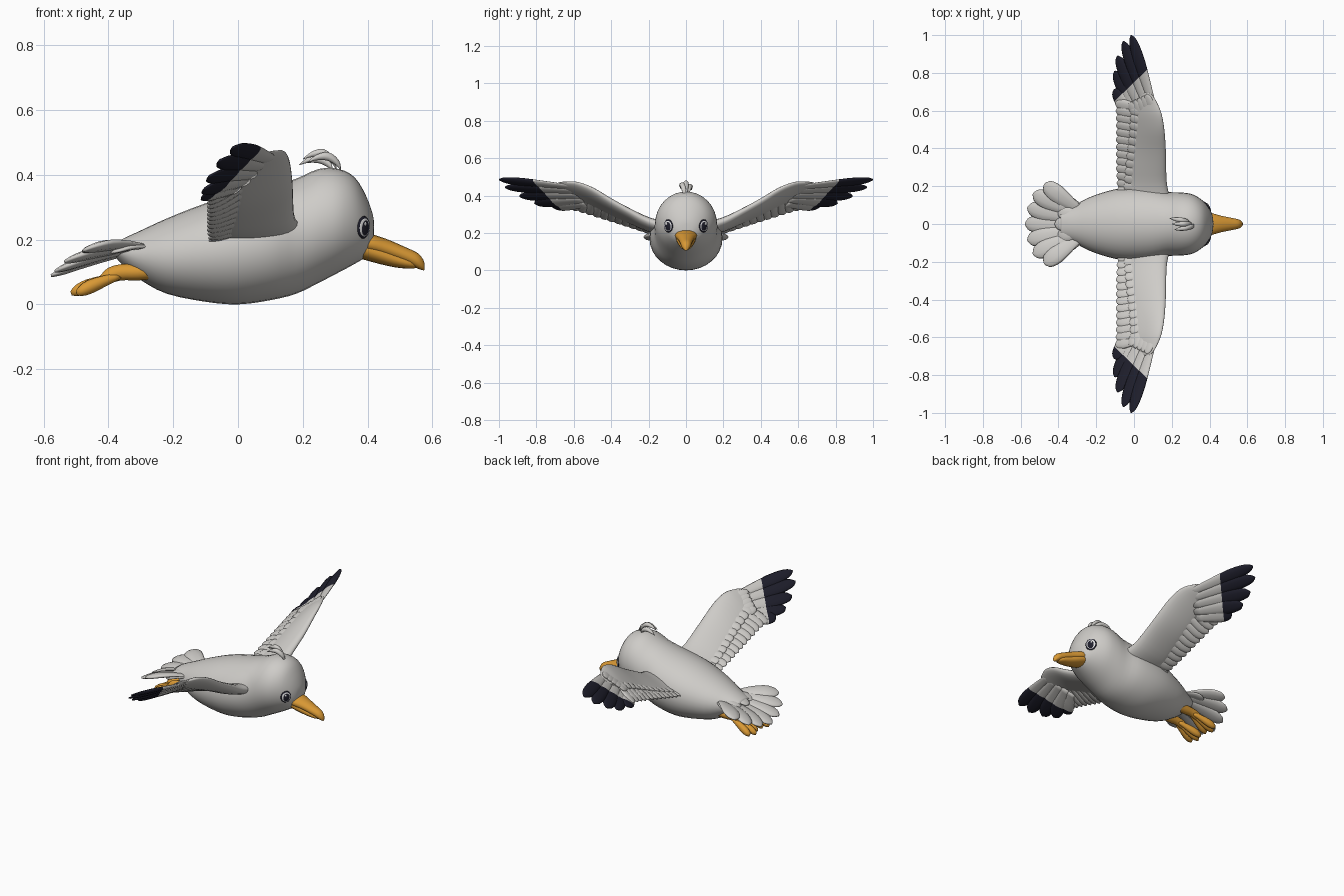
import bpy, bmesh, math
from mathutils import Vector, Matrix
from mathutils.bvhtree import BVHTree

if "Cube" in bpy.data.objects:
    bpy.data.objects.remove(bpy.data.objects["Cube"])


def material(name, rgb):
    m = bpy.data.materials.new(name)
    m.use_nodes = True
    m.diffuse_color = (*rgb, 1)
    b = m.node_tree.nodes["Principled BSDF"]
    b.inputs["Base Color"].default_value = (*rgb, 1)
    b.inputs["Roughness"].default_value = 0.7
    return m


PLUMAGE = material("pale_plumage", (0.62, 0.605, 0.58))
DARK = material("dark_feather", (0.014, 0.014, 0.026))
ORANGE = material("orange_horn", (0.70, 0.32, 0.035))
WHITE = material("eye_white", (0.85, 0.85, 0.85))


def finish(name, bm, mats, mirror=False):
    bmesh.ops.recalc_face_normals(bm, faces=bm.faces[:])
    for f in bm.faces:
        f.smooth = True
    me = bpy.data.meshes.new(name)
    bm.to_mesh(me)
    bm.free()
    for m in mats:
        me.materials.append(m)
    ob = bpy.data.objects.new(name, me)
    bpy.context.collection.objects.link(ob)
    if mirror:
        md = ob.modifiers.new("mirror", "MIRROR")
        md.use_axis = (False, True, False)
        md.use_mirror_merge = False


def spline(a, b, c, d, t):
    return 0.5 * (2 * b + (c - a) * t + (2 * a - 5 * b + 4 * c - d) * t * t
                  + (3 * b - a - 3 * c + d) * t ** 3)


def loft(bm, rings, n=16, sub=3, skew=0.0):
    """Skin through rings of (centre, side radius vector, up radius vector)."""
    rings = [tuple(Vector(v) for v in r) for r in rings]
    last, rows = len(rings) - 1, []
    for i in range(last):
        q = [rings[max(0, min(last, i + k))] for k in (-1, 0, 1, 2)]
        for j in range(sub):
            rows.append([spline(*(r[k] for r in q), j / sub) for k in range(3)])
    rows.append(rings[-1])
    loops = []
    for c, u, v in rows:
        loops.append([])
        for k in range(n):
            a = 2 * math.pi * k / n
            h = math.sin(a) * (1 - skew + skew * math.cos(a))
            loops[-1].append(bm.verts.new(c + u * math.cos(a) + v * h))
    for p, q in zip(loops, loops[1:]):
        for k in range(n):
            bm.faces.new((p[k], p[(k + 1) % n], q[(k + 1) % n], q[k]))
    bm.faces.new(loops[0])
    bm.faces.new(loops[-1])


SHAPE = ((0, .45), (.3, .75), (.65, 1), (.85, .85), (.95, .55), (1, .08))


def feather(bm, base, tip, width, thick, up=(0, 0, 1), bow=0.0):
    base, tip, up = Vector(base), Vector(tip), Vector(up)
    d = tip - base
    side = d.cross(up).normalized()
    nrm = side.cross(d).normalized()
    loft(bm, [(base + d * t + nrm * bow * math.sin(math.pi * t),
               side * width * w, nrm * thick * max(w, .3)) for t, w in SHAPE], 10, 2)


def tube(bm, pts, n=12):
    """Rounded limb from (x, y, z, side radius, up radius) points."""
    loft(bm, [((x, y, z), (0, a, 0), (0, 0, b)) for x, y, z, a, b in pts], n, 3)


# Body and head: x, bottom, top, half width
BODY = [(-.39, .160, .185, .05), (-.35, .115, .205, .08), (-.30, .075, .228, .108),
        (-.22, .033, .265, .148), (-.10, .008, .312, .184), (0, 0, .34, .195),
        (.10, .013, .362, .190), (.18, .033, .388, .170), (.25, .067, .418, .167),
        (.31, .098, .418, .157), (.36, .125, .392, .127), (.395, .148, .335, .088),
        (.415, .18, .28, .047), (.42, .21, .25, .01)]
bm = bmesh.new()
tube(bm, [(x, 0, (b + t) / 2, w, (t - b) / 2) for x, b, t, w in BODY], 32)
bmesh.ops.recalc_face_normals(bm, faces=bm.faces[:])
skin = BVHTree.FromBMesh(bm)
finish("body", bm, [PLUMAGE])

# Eyes: stacked flat discs set into the head
spot, nrm, _, _ = skin.find_nearest(Vector((.382, .090, .238)))
nrm.normalize()
across = Vector((0, 0, 1)).cross(nrm).normalized()
rise = nrm.cross(across)


def eye_disc(name, mat, a, b, depth, lift, du=0, dv=0):
    e = bmesh.new()
    bmesh.ops.create_uvsphere(e, u_segments=20, v_segments=10, radius=1)
    c = spot + nrm * lift + across * du + rise * dv
    frame = Matrix((across, rise, nrm)).transposed().to_4x4()
    bmesh.ops.transform(e, verts=e.verts[:], matrix=Matrix.Translation(c) @ frame
                        @ Matrix.Diagonal((a, b, depth, 1)))
    finish(name, e, [mat], True)


eye_disc("eye_rims", DARK, .031, .035, .007, -.002)
eye_disc("eye_whites", WHITE, .0285, .032, .008, -.0015)
eye_disc("pupils", DARK, .0215, .026, .007, .001, -.001, -.001)
eye_disc("eye_glints", WHITE, .005, .006, .002, .007, .004, .011)

# Beak: hooked upper half over a shorter lower half
bm = bmesh.new()
tube(bm, [(.375, 0, .190, .060, .030), (.41, 0, .186, .058, .031), (.46, 0, .172, .044, .029),
          (.52, 0, .150, .032, .025), (.555, 0, .134, .024, .024),
          (.572, 0, .121, .012, .016), (.576, 0, .114, .003, .006)], 16)
finish("upper_beak", bm, [ORANGE])
bm = bmesh.new()
tube(bm, [(.375, 0, .176, .055, .034), (.42, 0, .161, .051, .032), (.48, 0, .140, .038, .025),
          (.53, 0, .126, .027, .016), (.552, 0, .121, .010, .008)], 16)
finish("lower_beak", bm, [ORANGE])

# Crest on the crown: three swept tufts
bm = bmesh.new()
for y, dx, dz in ((0, 0, 0), (.020, -.012, -.018), (-.020, .014, -.010)):
    tube(bm, [(.305 + dx, y * .3, .405, .007, .007), (.297 + dx, y * .6, .438 + dz / 2, .012, .013),
              (.265 + dx, y, .466 + dz, .014, .014), (.228 + dx, y * 1.3, .463 + dz, .010, .009),
              (.20 + dx, y * 1.5, .448 + dz, .001, .001)], 10)
finish("crest", bm, [PLUMAGE])

# Wing plan: y, leading x, leading z, trailing x, trailing z, half thickness
WING = [(.08, .205, .230, -.08, .185, .045), (.20, .176, .266, -.085, .200, .040),
        (.30, .170, .318, -.09, .232, .034), (.40, .168, .375, -.09, .264, .031),
        (.50, .160, .438, -.09, .295, .027), (.58, .146, .470, -.09, .320, .022),
        (.65, .122, .476, -.095, .335, .016), (.70, .10, .477, -.10, .342, .012)]


def wing_row(y):
    for a, b in zip(WING, WING[1:]):
        if y <= b[0]:
            t = (y - a[0]) / (b[0] - a[0])
            return [p + (q - p) * t for p, q in zip(a, b)]
    return WING[-1]


def wing_point(y, s):
    _, lx, lz, tx, tz, _ = wing_row(y)
    return Vector((lx + (tx - lx) * s, y, lz + (tz - lz) * s))


def wing_up(y):
    chord = wing_point(y, 0) - wing_point(y, 1)
    span = wing_point(min(y + .04, .7), .5) - wing_point(y - .04, .5)
    return chord.cross(span).normalized()


def covert_edge(y):
    return .84 - .5 * max(0, y - .15)


# Smooth wing arm
bm = bmesh.new()
rings = []
for y, front, end, thin in ((.08, 0, 1, 1), (.2, 0, 1, 1), (.3, 0, 1, 1), (.4, 0, 1, 1),
                            (.5, 0, 1, 1), (.58, 0, 1, 1), (.635, .01, .9, .9),
                            (.675, .04, .65, .6), (.695, .1, .4, .2)):
    a, b = wing_point(y, front), wing_point(y, covert_edge(y) * end)
    rings.append(((a + b) / 2, (a - b) / 2, wing_up(y) * wing_row(y)[5] * thin))
loft(bm, rings, 24, 3, .3)
finish("wing_arms", bm, [PLUMAGE], True)

# Trailing feathers and the scalloped coverts above them
bm = bmesh.new()
for i in range(13):
    y = .16 + i * .038
    feather(bm, wing_point(y, .45), wing_point(y + .02, 1.02), .032, .010, wing_up(y))
finish("secondary_feathers", bm, [PLUMAGE], True)
bm = bmesh.new()
for i in range(11):
    y = .185 + i * .040
    up = wing_up(y)
    s = covert_edge(y)
    feather(bm, wing_point(y, s - .26) + up * .002,
            wing_point(y + .02, s + .05) + up * .008, .030, .008, up)
for i in range(5):
    s = .13 + i * .11
    up = wing_up(.6)
    feather(bm, wing_point(.54, s) + up * .004,
            wing_point(.69 - i * .010, s + .04) + up * .009, .028, .008, up)
finish("covert_feathers", bm, [PLUMAGE], True)

# Long outer feathers, cut by a slanted plane into pale bases and dark tips
TIPS = [(-.015, 1.0, .485), (-.057, .968, .444), (-.088, .89, .396), (-.102, .81, .358),
        (-.103, .715, .340)]
bm = bmesh.new()
for i, tip in enumerate(TIPS):
    up = wing_up(.62)
    feather(bm, wing_point(.59 - i * .014, .15 + i * .125) - up * .006, tip,
            .037 + min(i, 2) * .003, .011, up)
cut = Vector((-.97, 1, 0)).normalized()
mark = Vector((0, .75, 0))
bmesh.ops.bisect_plane(bm, geom=bm.verts[:] + bm.edges[:] + bm.faces[:],
                       plane_co=mark, plane_no=cut)
for f in bm.faces:
    f.material_index = int((f.calc_center_median() - mark).dot(cut) > 0)
finish("primary_feathers", bm, [PLUMAGE, DARK], True)

# Tail fan: outer feathers sit shorter, higher and rolled inward
bm = bmesh.new()
FAN = [(0, -.577, .088), (.085, -.565, .102), (.160, -.535, .132), (.212, -.475, .168)]
for y, x, z in FAN:
    for s in ((1, -1) if y else (1,)):
        feather(bm, (-.29, s * y * .35, .165 + y * .05), (x, s * y, z), .050, .015,
                (0, -s * y * 1.5, 1), .012)
finish("tail_feathers", bm, [PLUMAGE])
bm = bmesh.new()
for y in (-.12, -.062, 0, .062, .12):
    feather(bm, (-.26, y * .55, .196 - abs(y) * .2), (-.42 + abs(y) * .25, y * 1.1, .160),
            .038, .010, bow=.012)
finish("tail_coverts", bm, [PLUMAGE])

# Tucked legs and webbed feet
bm = bmesh.new()
tube(bm, [(-.25, .062, .108, .030, .030), (-.31, .062, .100, .026, .026),
          (-.36, .062, .099, .023, .025), (-.40, .062, .088, .022, .025),
          (-.425, .062, .076, .012, .013)])
finish("legs", bm, [ORANGE], True)
bm = bmesh.new()
for dy, x in ((-.034, -.498), (0, -.515), (.034, -.498)):
    feather(bm, (-.365, .062 + dy * .3, .088), (x, .062 + dy * 1.15, .034), .021, .022, bow=.004)
feather(bm, (-.38, .062, .084), (-.495, .062, .040), .044, .009)
finish("feet", bm, [ORANGE], True)
